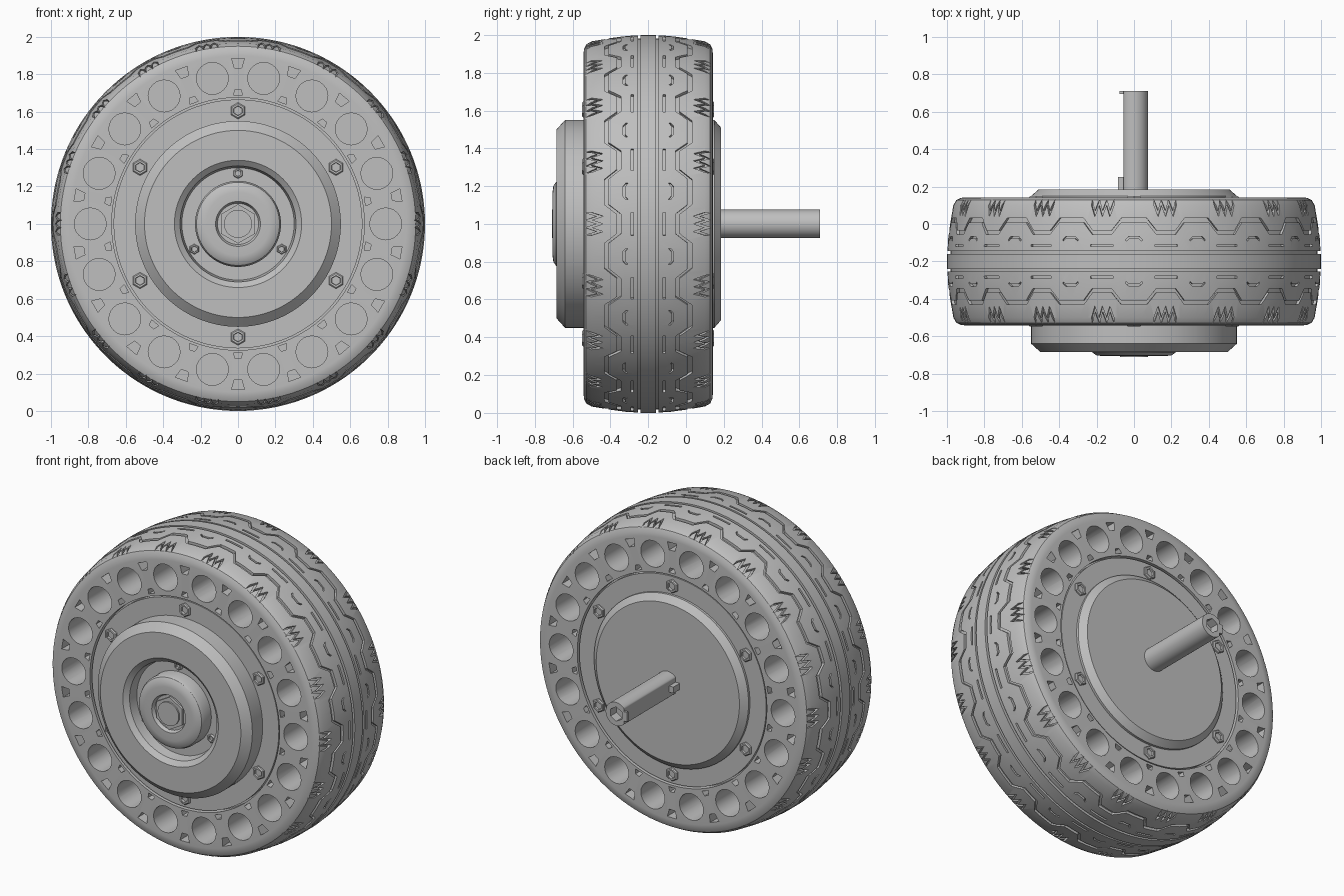
import bpy
import bmesh
from math import sin, cos, pi, radians

if "Cube" in bpy.data.objects:
    bpy.data.objects.remove(bpy.data.objects["Cube"])

AXLE_Z = 1.0
MID_Y = -0.2        # centre plane of the tyre
REPEATS = 18        # pattern repeats around the tyre
STEP = 2 * pi / REPEATS

grey = bpy.data.materials.new("plain_grey")
grey.use_nodes = True
grey.diffuse_color = (0.52, 0.52, 0.52, 1)
grey.node_tree.nodes["Principled BSDF"].inputs["Base Color"].default_value = grey.diffuse_color


def polar(r, a):
    return r * sin(a), AXLE_Z + r * cos(a)


def finish(name, bm):
    bmesh.ops.remove_doubles(bm, verts=bm.verts, dist=1e-5)
    bmesh.ops.recalc_face_normals(bm, faces=bm.faces)
    mesh = bpy.data.meshes.new(name)
    bm.to_mesh(mesh)
    bm.free()
    mesh.materials.append(grey)
    obj = bpy.data.objects.new(name, mesh)
    bpy.context.collection.objects.link(obj)
    return obj


def lathe(bm, profile, segs, centre=(0, AXLE_Z), closed=False):
    """Turn (radius, y) points around an axis parallel to y."""
    rings = []
    for i in range(segs):
        a = 2 * pi * i / segs
        rings.append([bm.verts.new((centre[0] + r * sin(a), y, centre[1] + r * cos(a)))
                      for r, y in profile])
    n = len(profile)
    for i in range(segs):
        a, b = rings[i], rings[(i + 1) % segs]
        for j in range(n if closed else n - 1):
            k = (j + 1) % n
            bm.faces.new((a[j], a[k], b[k], b[j]))


def prism(bm, outline, y0, y1):
    """Extrude an (x, z) outline along y."""
    a = [bm.verts.new((x, y0, z)) for x, z in outline]
    b = [bm.verts.new((x, y1, z)) for x, z in outline]
    bm.faces.new(a)
    bm.faces.new(b[::-1])
    for i in range(len(a)):
        j = (i + 1) % len(a)
        bm.faces.new((a[i], a[j], b[j], b[i]))


def groove(bm, path, half, side, closed=False):
    """Solid strip following (angle, offset from mid plane) points on the tread."""
    sections = []
    for a, d in path:
        quad = []
        for e, outer in ((-half, 0), (half, 0), (half, 1), (-half, 1)):
            off = d + e
            r = 1.03 if outer else 0.982 - 0.38 * off * off
            x, z = polar(r, a)
            quad.append(bm.verts.new((x, MID_Y + side * off, z)))
        sections.append(quad)
    n = len(sections)
    for i in range(n if closed else n - 1):
        s, t = sections[i], sections[(i + 1) % n]
        for j in range(4):
            k = (j + 1) % 4
            bm.faces.new((s[j], s[k], t[k], t[j]))
    if not closed:
        bm.faces.new(sections[0])
        bm.faces.new(sections[-1][::-1])


def carve(obj, cutter):
    cutter.hide_render = True
    mod = obj.modifiers.new("carve", 'BOOLEAN')
    mod.operation = 'DIFFERENCE'
    mod.solver = 'EXACT'
    mod.object = cutter
    bpy.context.view_layer.objects.active = obj
    bpy.ops.object.modifier_apply(modifier=mod.name)
    bpy.data.objects.remove(cutter)


def circle(r, segs, cx=0, cz=AXLE_Z):
    return [(cx + r * sin(2 * pi * i / segs), cz + r * cos(2 * pi * i / segs))
            for i in range(segs)]


# Tyre body with two grooves around the middle
half_profile = [(0.675, 0.342), (0.90, 0.342), (0.925, 0.34), (0.95, 0.328), (0.966, 0.3),
                (0.983, 0.2), (0.994, 0.12), (0.998, 0.055), (0.982, 0.055),
                (0.982, 0.04), (1.0, 0.04)]
profile = [(r, MID_Y - d) for r, d in half_profile]
profile += [(r, MID_Y + d) for r, d in reversed(half_profile)]
bm = bmesh.new()
lathe(bm, profile, 8 * REPEATS, closed=True)
tyre = finish("tyre", bm)

# Tread pattern and sidewall pockets
bm = bmesh.new()
wave = [(-4, 0.22), (0, 0.22), (4, 0.22), (7, 0.155), (10, 0.155), (13, 0.155)]
for side in (-1, 1):
    loop = [(i * STEP + radians(a), d) for i in range(REPEATS) for a, d in wave]
    groove(bm, loop, 0.011, side, closed=True)
    for i in range(REPEATS):
        here, between = i * STEP, (i + 0.5) * STEP
        teeth = [(between + radians(1.2 * k), 0.315 if k % 2 else 0.255) for k in range(-3, 4)]
        groove(bm, teeth, 0.016, side)
        groove(bm, [(between + radians(a), 0.085) for a in (-3.5, 0, 3.5)], 0.006, side)
        arch = [(-2.5, 0.113), (-1.5, 0.128), (1.5, 0.128), (2.5, 0.113)]
        groove(bm, [(here + radians(a), d) for a, d in arch], 0.006, side)

        # Round pocket, then the two small tapered ones beside it
        y0, y1 = MID_Y + side * 0.04, MID_Y + side * 0.4
        cx, cz = polar(0.79, between)
        prism(bm, circle(0.085, 24, cx, cz), y0, y1)
        for r0, w0, r1, w1 in ((0.69, 0.024, 0.72, 0.015), (0.835, 0.02, 0.885, 0.034)):
            corners = [(r0, -w0), (r0, w0), (r1, w1), (r1, -w1)]
            prism(bm, [polar(r, here + w / r) for r, w in corners], y0, y1)
carve(tyre, finish("tread_cutter", bm))

# Motor hub: both covers, stepped drum and front recess
bm = bmesh.new()
lathe(bm, [(0, -0.60), (0.30, -0.60), (0.31, -0.66), (0.34, -0.685), (0.50, -0.685),
           (0.55, -0.64), (0.55, -0.535), (0.665, -0.535), (0.665, -0.5), (0.68, -0.5),
           (0.68, 0.1), (0.665, 0.1), (0.665, 0.135), (0.55, 0.135), (0.55, 0.15),
           (0.51, 0.185), (0, 0.185)], 128)
hub = finish("motor_hub", bm)

# Centre cap with its nut and axle end
bm = bmesh.new()
lathe(bm, [(0, -0.59), (0.23, -0.59), (0.23, -0.67), (0.222, -0.688), (0.20, -0.702),
           (0.17, -0.706), (0.12, -0.706), (0.11, -0.685), (0, -0.685)], 96)
cap = finish("centre_cap", bm)
bm = bmesh.new()
prism(bm, circle(0.105, 6), -0.70, -0.66)
nut = finish("centre_nut", bm)
bm = bmesh.new()
prism(bm, circle(0.075, 48), -0.71, -0.66)
axle_end = finish("axle_end", bm)


# Socket bolts on both covers and in the front recess
def bolts(name, count, ring, size, y, out):
    bm = bmesh.new()
    for i in range(count):
        head = [(0, -0.01), (size, -0.01), (size, 0.008), (size * 0.85, 0.014),
                (size * 0.6, 0.014), (size * 0.55, 0.002), (0, 0.002)]
        lathe(bm, [(r, y + out * h) for r, h in head], 6, polar(ring, 2 * pi * i / count))
    return finish(name, bm)


front_bolts = bolts("front_bolts", 6, 0.605, 0.044, -0.535, -1)
back_bolts = bolts("back_bolts", 6, 0.605, 0.044, 0.135, 1)
recess_bolts = bolts("recess_bolts", 3, 0.27, 0.028, -0.60, -1)

# Axle shaft with one flat side and a hex socket in its end
bm = bmesh.new()
prism(bm, [(max(x, -0.055), z) for x, z in circle(0.075, 64)], 0.15, 0.71)
shaft = finish("axle_shaft", bm)
bm = bmesh.new()
prism(bm, circle(0.046, 6), 0.65, 0.75)
carve(shaft, finish("socket_cutter", bm))


# Small key at the root of the shaft and lip at its end
def block(name, x0, x1, y0, y1, half):
    bm = bmesh.new()
    prism(bm, [(x0, AXLE_Z - half), (x1, AXLE_Z - half),
               (x1, AXLE_Z + half), (x0, AXLE_Z + half)], y0, y1)
    return finish(name, bm)


key = block("shaft_key", -0.085, -0.05, 0.17, 0.25, 0.02)
lip = block("shaft_lip", -0.078, -0.05, 0.695, 0.71, 0.03)

# Smooth round surfaces, keep edges crisp
bpy.ops.object.select_all(action='DESELECT')
for obj in (tyre, hub, cap, axle_end, shaft):
    obj.select_set(True)
bpy.context.view_layer.objects.active = tyre
bpy.ops.object.shade_smooth_by_angle(angle=radians(28))
